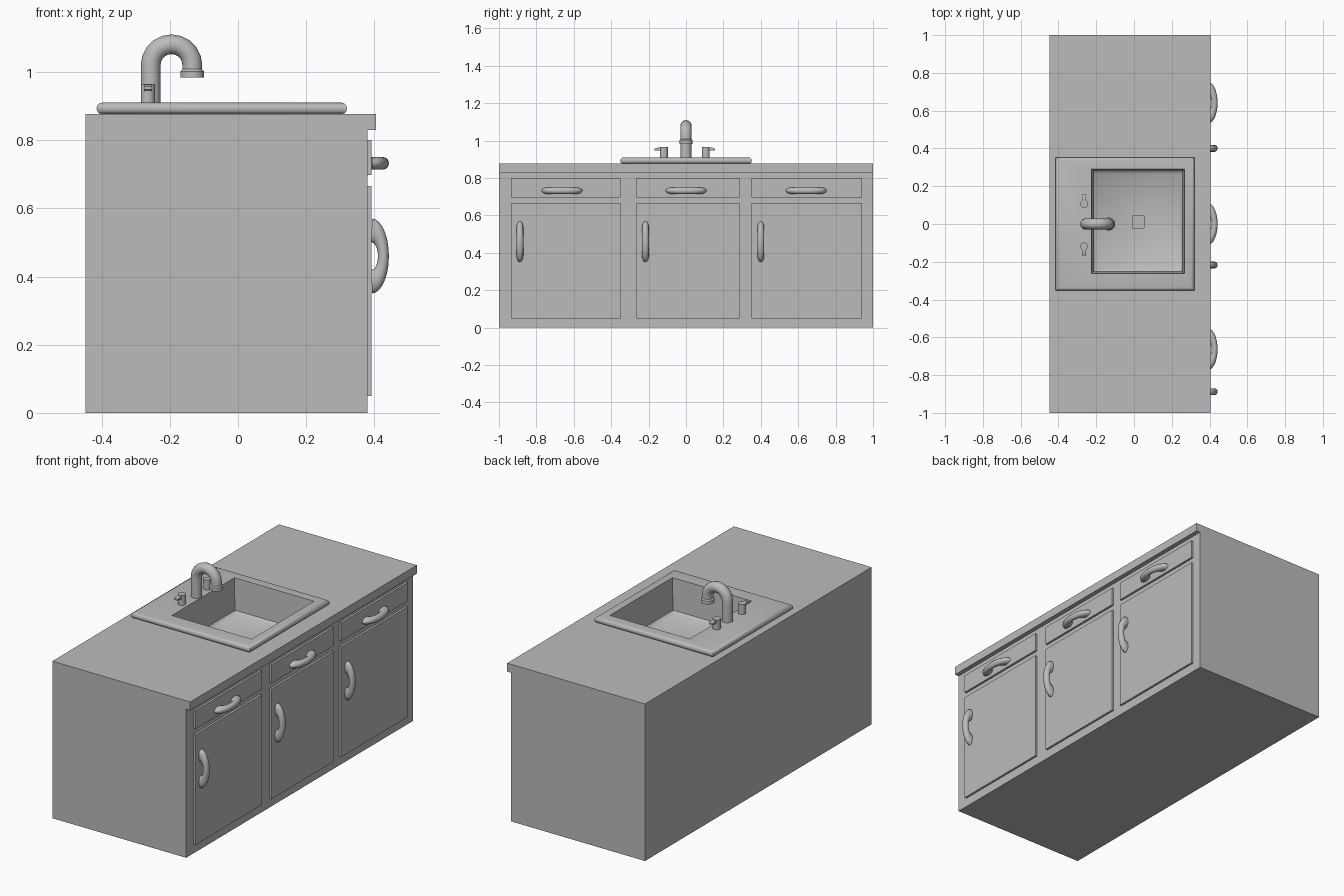
import bpy, bmesh
from math import sin, cos, pi, radians
from mathutils import Vector

cube = bpy.data.objects.get("Cube")
if cube:
    bpy.data.objects.remove(cube)

grey = bpy.data.materials.new("plain_grey")
grey.use_nodes = True
colour = (0.5, 0.5, 0.5, 1)
grey.diffuse_color = colour
grey.node_tree.nodes["Principled BSDF"].inputs["Base Color"].default_value = colour


def finish(name, bm, smooth=False):
    bmesh.ops.recalc_face_normals(bm, faces=bm.faces)
    mesh = bpy.data.meshes.new(name)
    bm.to_mesh(mesh)
    bm.free()
    mesh.materials.append(grey)
    obj = bpy.data.objects.new(name, mesh)
    bpy.context.collection.objects.link(obj)
    if smooth:
        bpy.ops.object.select_all(action="DESELECT")
        obj.select_set(True)
        bpy.context.view_layer.objects.active = obj
        bpy.ops.object.shade_smooth_by_angle(angle=radians(40))
    return obj


def loft(name, rings, smooth=False, caps=(True, True)):
    """Bridge rings of points and cap the chosen ends."""
    bm = bmesh.new()
    loops = [[bm.verts.new(p) for p in ring] for ring in rings]
    n = len(loops[0])
    for a, b in zip(loops, loops[1:]):
        for i in range(n):
            j = (i + 1) % n
            bm.faces.new((a[i], a[j], b[j], b[i]))
    for cap, ring in zip(caps, (loops[0], loops[-1])):
        if cap:
            bm.faces.new(ring)
    return finish(name, bm, smooth)


def rect(x0, x1, y0, y1, z):
    return [(x0, y0, z), (x1, y0, z), (x1, y1, z), (x0, y1, z)]


def box(name, x0, x1, y0, y1, z0, z1):
    return loft(name, [rect(x0, x1, y0, y1, z) for z in (z0, z1)])


def tube(name, path, radius, sides=14):
    """Round tube along a path of (x, z) points in the XZ plane."""
    rings = []
    for i, (x, z) in enumerate(path):
        a, b = path[max(i - 1, 0)], path[min(i + 1, len(path) - 1)]
        t = Vector((b[0] - a[0], 0, b[1] - a[1])).normalized()
        side = Vector((t.z, 0, -t.x))
        rings.append([Vector((x, 0, z)) + radius * (side * cos(k * 2 * pi / sides)
                      + Vector((0, 1, 0)) * sin(k * 2 * pi / sides)) for k in range(sides)])
    return loft(name, rings, True)


def disc(x, y, z, r, sides=14):
    return [(x + r * cos(k * 2 * pi / sides), y + r * sin(k * 2 * pi / sides), z)
            for k in range(sides)]


# Cabinet and overhanging worktop: one side profile, with a well for the basin
profile = [(-0.447, 0), (0.38, 0), (0.38, 0.83), (0.405, 0.83), (0.405, 0.877), (-0.447, 0.877)]
cabinet = loft("cabinet", [[(x, y, z) for x, z in profile] for y in (-1, 1)])
well = box("well_cutter", -0.25, 0.29, -0.28, 0.31, 0.65, 1)
well.hide_render = True
well.hide_set(True)
well.display_type = "WIRE"
cut = cabinet.modifiers.new("basin_well", "BOOLEAN")
cut.object = well
cut.solver = "EXACT"

# Sink: rounded rim, near-vertical walls, sloping floor and square drain
rim = []
for k in range(7):
    a = -pi / 2 + pi * k / 6
    out = 0.017 * cos(a)
    rim.append(rect(-0.398 - out, 0.303 + out, -0.335 - out, 0.335 + out, 0.893 + 0.017 * sin(a)))
basin = [rect(-0.225, 0.267, -0.262, 0.29, 0.91),
         rect(-0.215, 0.257, -0.252, 0.28, 0.735),
         rect(-0.2, 0.242, -0.237, 0.265, 0.722),
         rect(-0.008, 0.052, -0.02, 0.045, 0.715),
         rect(-0.008, 0.052, -0.02, 0.045, 0.69)]
loft("sink", rim + basin, True, caps=(False, True))


# Curved pull handle: half a flattened ring
def handle(name, y, z, upright):
    path = [(0.075 * sin(pi * k / 14), -0.075 * cos(pi * k / 14)) for k in range(15)]
    obj = tube(name, path, 0.035, 12)
    for v in obj.data.vertices:
        depth, across, along = max(v.co.x, -0.005) * 0.46, v.co.y * 0.52, v.co.z
        v.co = (0.392 + depth, y + (across if upright else along), z + (along if upright else across))


# Three bays, each with a door, a drawer front and two handles
bays = [("right", -0.935, -0.35, -0.888, -0.663),
        ("middle", -0.265, 0.285, -0.217, 0.0),
        ("left", 0.35, 0.942, 0.4, 0.642)]
for bay, y0, y1, door_y, drawer_y in bays:
    box(bay + "_door", 0.379, 0.392, y0, y1, 0.05, 0.665)
    box(bay + "_drawer", 0.379, 0.392, y0, y1, 0.697, 0.8)
    handle(bay + "_door_handle", door_y, 0.46, True)
    handle(bay + "_drawer_handle", drawer_y, 0.732, False)

# Gooseneck tap with a base collar and a spout end
neck = [(-0.256, 0.9), (-0.256, 0.97)]
neck += [(-0.195 - 0.061 * cos(pi * k / 10), 1.02 + 0.061 * sin(pi * k / 10)) for k in range(11)]
tube("tap_neck", neck + [(-0.134, 1.0)], 0.029)
loft("spout_end", [disc(-0.134, 0, z, r) for z, r in
                   ((0.983, 0.03), (0.983, 0.035), (1.002, 0.035), (1.008, 0.029))], True)

# Tap knobs with outward levers
for side, y, out in (("right", -0.118, -1), ("left", 0.106, 1)):
    loft(side + "_tap_stem", [disc(-0.264, y, z, 0.021) for z in (0.9, 0.965)], True)
    lever = []
    for dy, half, low, high in ((0.01, 0.012, 0.942, 0.963), (0.03, 0.009, 0.948, 0.963),
                                (0.05, 0.012, 0.948, 0.957)):
        lever.append([(-0.264 + sx * half, y + out * dy, z)
                      for sx, z in ((-1, low), (1, low), (1, high), (-1, high))])
    loft(side + "_tap_lever", lever)
